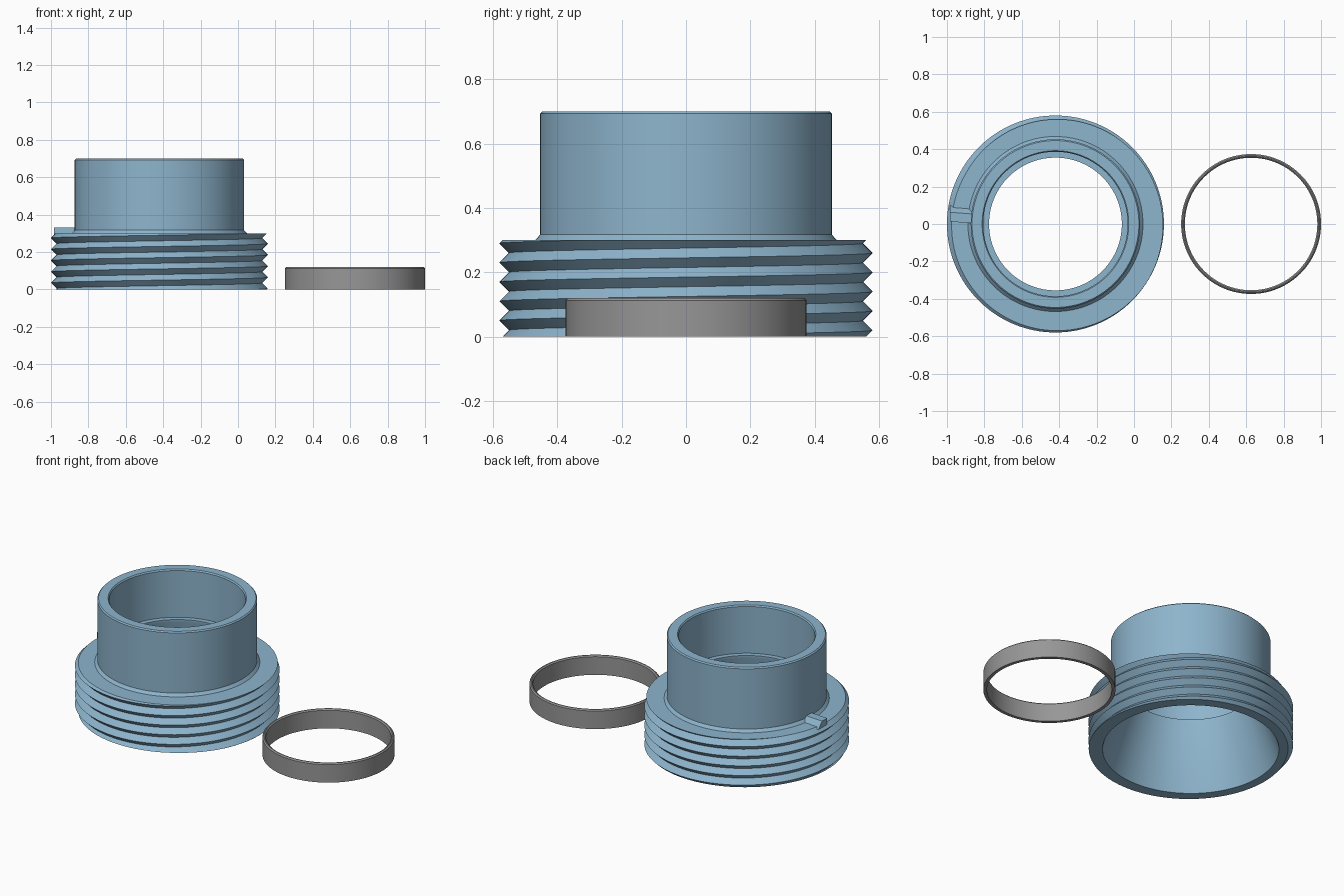
import bpy, bmesh, math

if "Cube" in bpy.data.objects:
    bpy.data.objects.remove(bpy.data.objects["Cube"])

SEG = 128
BODY_X, RING_X = -0.42, 0.626
PITCH, CREST, ROOT, FLANGE_TOP = 0.06, 0.58, 0.55, 0.30


def material(name, rgb):
    m = bpy.data.materials.new(name)
    m.diffuse_color = (*rgb, 1)
    m.use_nodes = True
    m.node_tree.nodes["Principled BSDF"].inputs["Base Color"].default_value = m.diffuse_color
    return m


blue = material("steel blue", (0.27, 0.46, 0.61))
grey = material("mid grey", (0.31, 0.31, 0.31))


def finish(bm, name, mat, x=0.0, smooth=True):
    bmesh.ops.remove_doubles(bm, verts=bm.verts, dist=0.0002)
    bmesh.ops.recalc_face_normals(bm, faces=bm.faces)
    me = bpy.data.meshes.new(name)
    bm.to_mesh(me)
    bm.free()
    ob = bpy.data.objects.new(name, me)
    bpy.context.collection.objects.link(ob)
    ob.location.x = x
    me.materials.append(mat)
    if smooth:
        bpy.ops.object.select_all(action='DESELECT')
        ob.select_set(True)
        bpy.context.view_layer.objects.active = ob
        bpy.ops.object.shade_smooth_by_angle(angle=math.radians(25))
    return ob


def lathe(name, section, mat, x):
    """Sweep a closed (radius, height) section, given per angle, round z."""
    bm = bmesh.new()
    cols = []
    for i in range(SEG + 1):
        a = math.tau * i / SEG
        cols.append([bm.verts.new((r * math.cos(a), r * math.sin(a), z))
                     for r, z in section(a)])
    for c, d in zip(cols, cols[1:]):
        n = len(c)
        for j in range(n):
            k = (j + 1) % n
            # collapse points that coincide at the clipped thread ends
            quad = []
            for v in (c[j], d[j], d[k], c[k]):
                if all((v.co - q.co).length > 0.0002 for q in quad):
                    quad.append(v)
            if len(quad) > 2:
                bm.faces.new(quad)
    return finish(bm, name, mat, x)


def thread_radius(z, start):
    """Triangular thread profile with a crest at height start."""
    t = abs(((z - start) / PITCH + 0.5) % 1 - 0.5) * 2
    return CREST + (ROOT - CREST) * t


def body_section(a):
    # helical thread, clipped flat at both ends
    start = 0.29 + PITCH * (a / math.tau + 0.25)
    pts = []
    for k in range(-14, 3):
        z = min(max(start + k * PITCH / 2, 0), FLANGE_TOP)
        pts.append((thread_radius(z, start), z))
    # flange top, collar, upper bore, ledge and conical lower bore
    return pts + [(0.468, 0.30), (0.453, 0.317), (0.453, 0.693), (0.446, 0.70),
                  (0.392, 0.70), (0.386, 0.692), (0.386, 0.40),
                  (0.355, 0.40), (0.355, 0.385), (0.50, 0.0)]


lathe("threaded_adapter", body_section, blue, BODY_X)

# loose sealing ring with chamfered edges
lathe("sealing_ring", lambda a: [
    (0.374, 0.0), (0.374, 0.113), (0.367, 0.12), (0.361, 0.12),
    (0.354, 0.113), (0.354, 0.0)], grey, RING_X)

# wedge-shaped marker on the flange
bm = bmesh.new()
ends = [[bm.verts.new((x, y + dy, z)) for y, z in
         ((0.01, 0.29), (0.095, 0.29), (0.06, 0.33), (0.01, 0.33))]
        for x, dy in ((-0.985, 0.003), (-0.87, -0.006))]
for e in ends:
    bm.faces.new(e)
for j in range(4):
    k = (j + 1) % 4
    bm.faces.new((ends[0][j], ends[1][j], ends[1][k], ends[0][k]))
finish(bm, "index_tab", blue, smooth=False)
